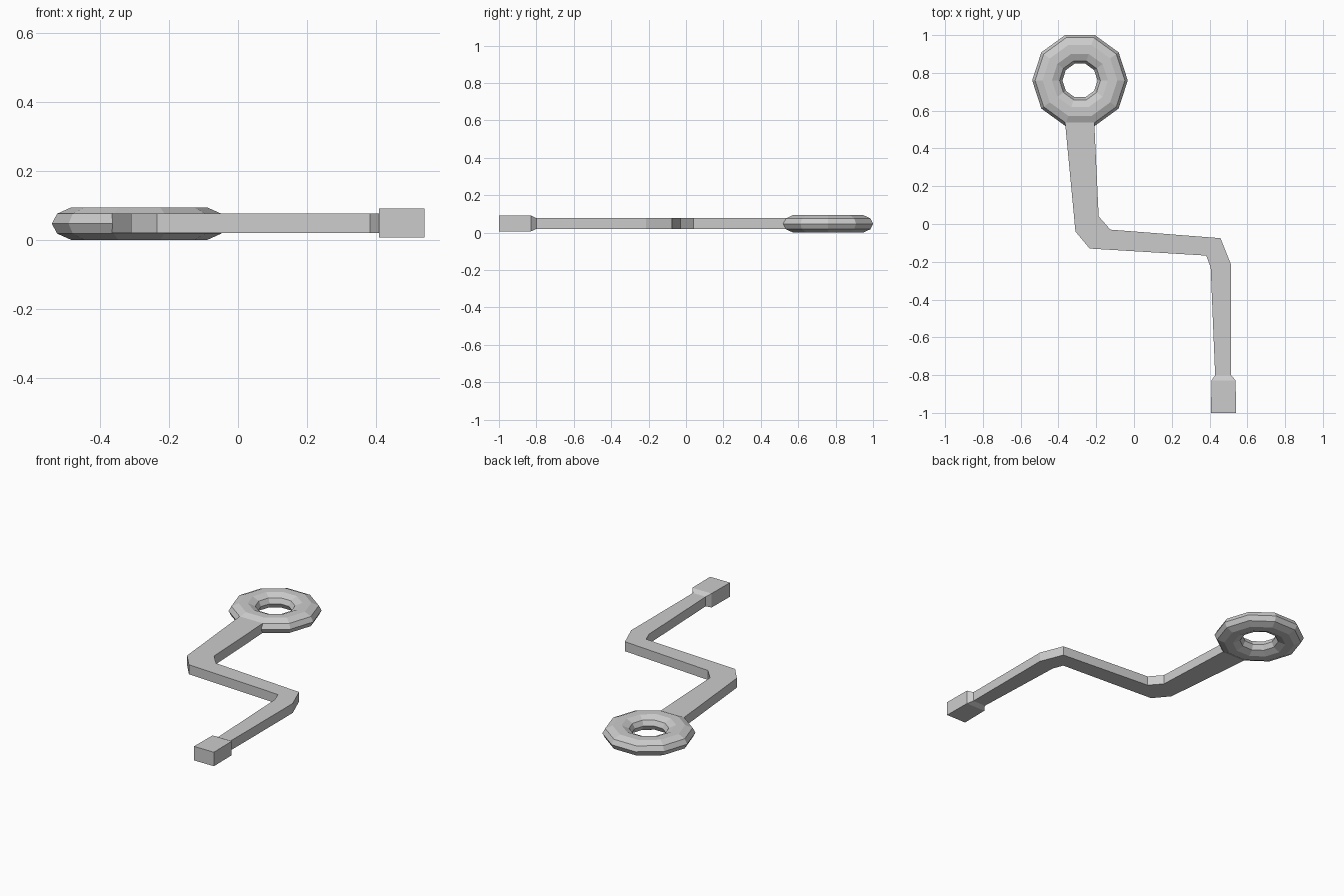
import bpy, bmesh
from math import cos, sin, tau

if "Cube" in bpy.data.objects:
    bpy.data.objects.remove(bpy.data.objects["Cube"])


def finish(name, bm):
    bmesh.ops.recalc_face_normals(bm, faces=bm.faces)
    mesh = bpy.data.meshes.new(name)
    bm.to_mesh(mesh)
    bm.free()
    obj = bpy.data.objects.new(name, mesh)
    bpy.context.collection.objects.link(obj)
    return obj


def loft(name, stations):
    # rectangular sections: (left xy), (right xy), bottom z, top z
    bm = bmesh.new()
    rings = [[bm.verts.new((*p, z)) for p, z in ((l, lo), (r, lo), (r, hi), (l, hi))]
             for l, r, lo, hi in stations]
    for a, b in zip(rings, rings[1:]):
        for i in range(4):
            j = (i + 1) % 4
            bm.faces.new((a[i], a[j], b[j], b[i]))
    bm.faces.new(rings[0])
    bm.faces.new(rings[-1][::-1])
    return finish(name, bm)


def flat_ring(name, centre, major, width, height, n=10):
    # torus with a flattened section, n sides both ways
    bm = bmesh.new()
    cx, cy, cz = centre
    rings = []
    for i in range(n):
        a = tau * i / n
        ring = []
        for k in range(n):
            b = tau * k / n
            r = major + width * cos(b)
            ring.append(bm.verts.new((cx + r * cos(a), cy + r * sin(a), cz + height * sin(b))))
        rings.append(ring)
    for i in range(n):
        a, b = rings[i], rings[(i + 1) % n]
        for k in range(n):
            j = (k + 1) % n
            bm.faces.new((a[k], b[k], b[j], a[j]))
    return finish(name, bm)


# eyelet ring
flat_ring("ring_handle", (-0.286, 0.76, 0.047), 0.173, 0.08, 0.049)

# zigzag bar
LO, HI = 0.02, 0.077
loft("crank_bar", [
    ((-0.368, 0.57), (-0.212, 0.57), LO, HI),
    ((-0.31, -0.04), (-0.187, 0.04), LO, HI),
    ((-0.235, -0.13), (-0.125, -0.03), LO, HI),
    ((0.382, -0.167), (0.458, -0.075), LO, HI),
    ((0.406, -0.23), (0.514, -0.215), LO, HI),
    ((0.43, -0.81), (0.514, -0.81), LO, HI),
])

# socket block with a tapered shoulder
loft("end_socket", [
    ((0.43, -0.80), (0.514, -0.80), LO, HI),
    ((0.41, -0.828), (0.538, -0.828), 0.007, 0.091),
    ((0.408, -1.0), (0.54, -1.0), 0.007, 0.091),
])
